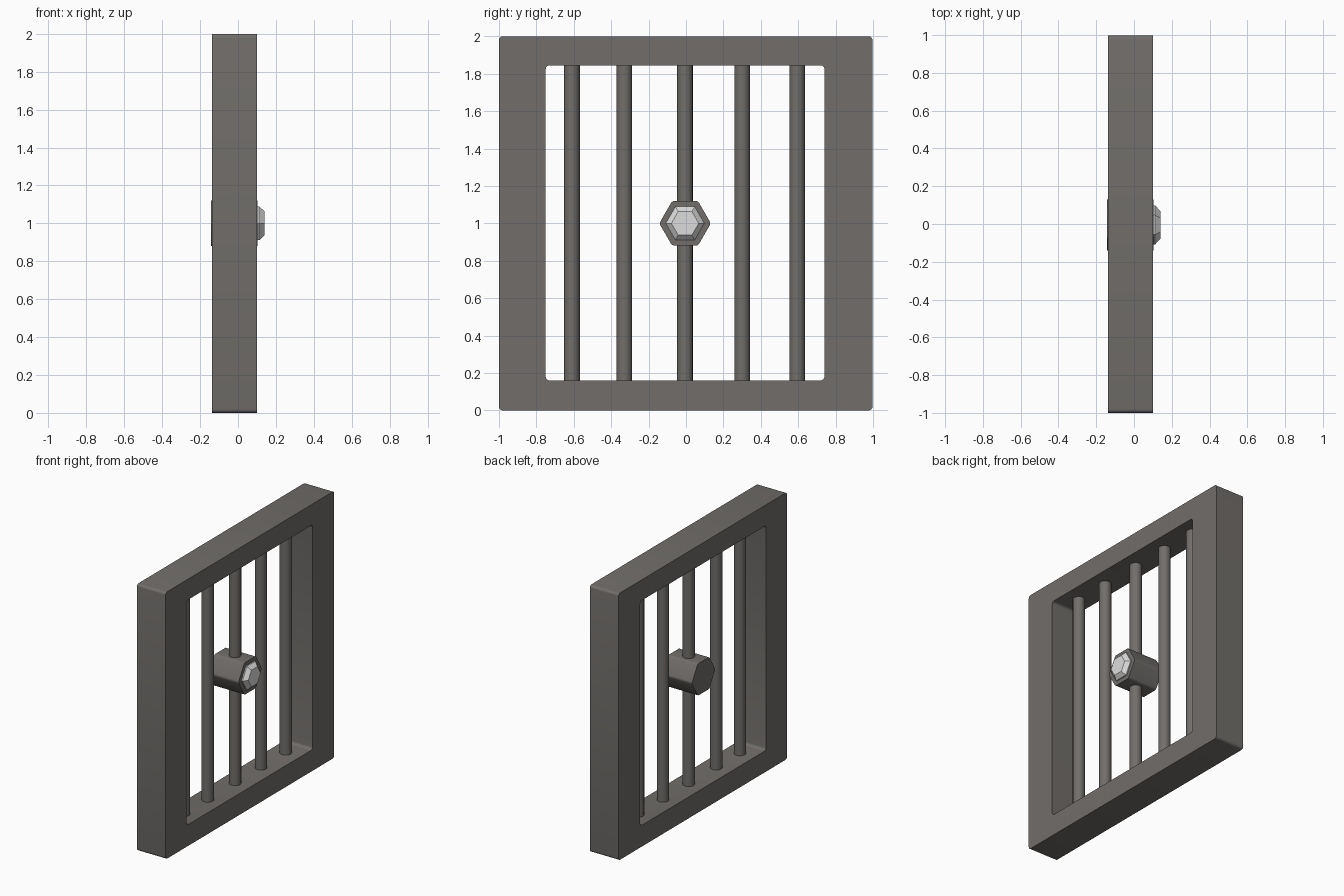
import bpy, bmesh, math

if "Cube" in bpy.data.objects:
    bpy.data.objects.remove(bpy.data.objects["Cube"])

CY, CZ = -0.005, 1.0   # centre of the hexagonal boss


def material(name, rgb):
    m = bpy.data.materials.new(name)
    m.diffuse_color = (*rgb, 1)
    m.use_nodes = True
    m.node_tree.nodes["Principled BSDF"].inputs["Base Color"].default_value = m.diffuse_color
    return m


iron = material("dark_iron", (0.165, 0.155, 0.145))
crystal = material("pale_crystal", (0.72, 0.72, 0.72))


def loft(name, rings, mat, closed=False):
    """Skin equal-length rings of points; cap the ends or join last to first."""
    bm = bmesh.new()
    vs = [[bm.verts.new(p) for p in r] for r in rings]
    n = len(vs[0])
    pairs = list(zip(vs, vs[1:])) + ([(vs[-1], vs[0])] if closed else [])
    for a, b in pairs:
        for i in range(n):
            j = (i + 1) % n
            bm.faces.new((a[i], a[j], b[j], b[i]))
    if not closed:
        bm.faces.new(vs[0])
        bm.faces.new(vs[-1])
    bmesh.ops.recalc_face_normals(bm, faces=bm.faces)
    me = bpy.data.meshes.new(name)
    bm.to_mesh(me)
    bm.free()
    me.materials.append(mat)
    ob = bpy.data.objects.new(name, me)
    bpy.context.collection.objects.link(ob)
    return ob


def smooth(ob, angle=35):
    bpy.ops.object.select_all(action='DESELECT')
    ob.select_set(True)
    bpy.context.view_layer.objects.active = ob
    bpy.ops.object.shade_smooth_by_angle(angle=math.radians(angle))


def rounded_rect(x, y0, y1, z0, z1, r, seg=4):
    pts = []
    for k, (cy, cz) in enumerate([(y1 - r, z1 - r), (y0 + r, z1 - r),
                                  (y0 + r, z0 + r), (y1 - r, z0 + r)]):
        for s in range(seg + 1):
            a = math.pi / 2 * (k + s / seg)
            pts.append((x, cy + r * math.cos(a), cz + r * math.sin(a)))
    return pts


def hexagon(x, r):
    return [(x, CY + r * math.cos(k * math.pi / 3), CZ + r * math.sin(k * math.pi / 3))
            for k in range(6)]


# Window frame: outer and inner rounded outlines at both faces
outer = (-1.0, 0.997, 0.0, 2.0, 0.02)
inner = (-0.75, 0.74, 0.16, 1.845, 0.02)
XB, XF = -0.138, 0.10
frame = loft("window_frame", [rounded_rect(XF, *outer), rounded_rect(XF, *inner),
                              rounded_rect(XB, *inner), rounded_rect(XB, *outer)],
             iron, closed=True)
smooth(frame)

# Vertical bars
for i, y in enumerate((-0.61, -0.33, CY, 0.30, 0.595)):
    rings = [[(-0.02 + 0.042 * math.cos(a), y + 0.042 * math.sin(a), z)
              for a in (2 * math.pi * k / 16 for k in range(16))] for z in (0.14, 1.86)]
    smooth(loft(f"bar_{i + 1}", rings, iron))

# Hexagonal boss on the middle bar, with softened long edges
boss = loft("hex_boss", [hexagon(-0.142, 0.138), hexagon(0.104, 0.138)], iron)
bm = bmesh.new()
bm.from_mesh(boss.data)
long_edges = [e for e in bm.edges if abs(e.verts[0].co.x - e.verts[1].co.x) > 0.1]
bmesh.ops.bevel(bm, geom=long_edges, offset=0.012, segments=3, profile=0.5, affect='EDGES')
bm.to_mesh(boss.data)
bm.free()
smooth(boss)

# Faceted gem set in the boss
loft("gem", [hexagon(0.09, 0.103), hexagon(0.112, 0.103), hexagon(0.14, 0.073)], crystal)
